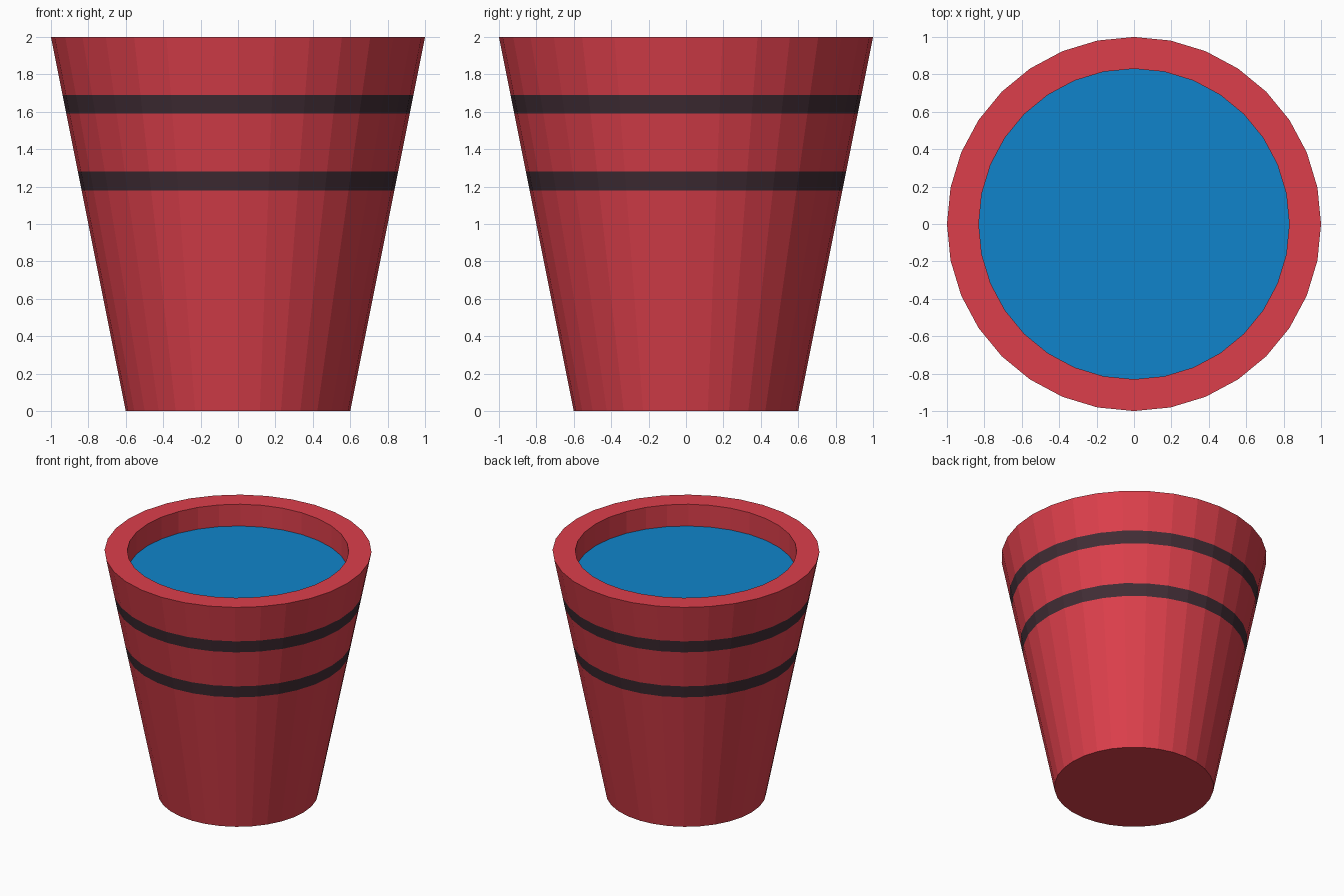
import bpy, bmesh, math

if "Cube" in bpy.data.objects:
    bpy.data.objects.remove(bpy.data.objects["Cube"])

SIDES = 32

def material(name, srgb):
    m = bpy.data.materials.new(name)
    lin = [((c / 255 + 0.055) / 1.055) ** 2.4 if c > 10 else c / 255 / 12.92 for c in srgb]
    m.diffuse_color = (*lin, 1)
    m.use_nodes = True
    m.node_tree.nodes["Principled BSDF"].inputs["Base Color"].default_value = m.diffuse_color
    return m

red = material("red", (220, 63, 75))
dark = material("dark_band", (65, 45, 53))
blue = material("water_blue", (16, 132, 203))

def outer(z):
    return 0.6 + 0.2 * z

# Profile from the base up the outside, over the rim and down to the water
BANDS = [(1.18, 1.28), (1.59, 1.69)]
heights = [0, 1.18, 1.28, 1.59, 1.69, 2]
profile = [(outer(z), z) for z in heights] + [(0.83, 2), (0.83, 1.82)]

bm = bmesh.new()
rings = [[bm.verts.new((r * math.cos(2 * math.pi * i / SIDES),
                        r * math.sin(2 * math.pi * i / SIDES), z))
          for i in range(SIDES)] for r, z in profile]

# Walls, with the painted bands chosen by height
for k, (a, b) in enumerate(zip(rings, rings[1:])):
    is_band = (profile[k][1], profile[k + 1][1]) in BANDS
    for i in range(SIDES):
        j = (i + 1) % SIDES
        f = bm.faces.new((a[i], a[j], b[j], b[i]))
        f.material_index = 1 if is_band else 0

# Base and water surface
bm.faces.new(rings[0][::-1])
bm.faces.new(rings[-1]).material_index = 2

mesh = bpy.data.meshes.new("bucket")
bm.to_mesh(mesh)
bm.free()
for m in (red, dark, blue):
    mesh.materials.append(m)
bpy.context.collection.objects.link(bpy.data.objects.new("bucket", mesh))
